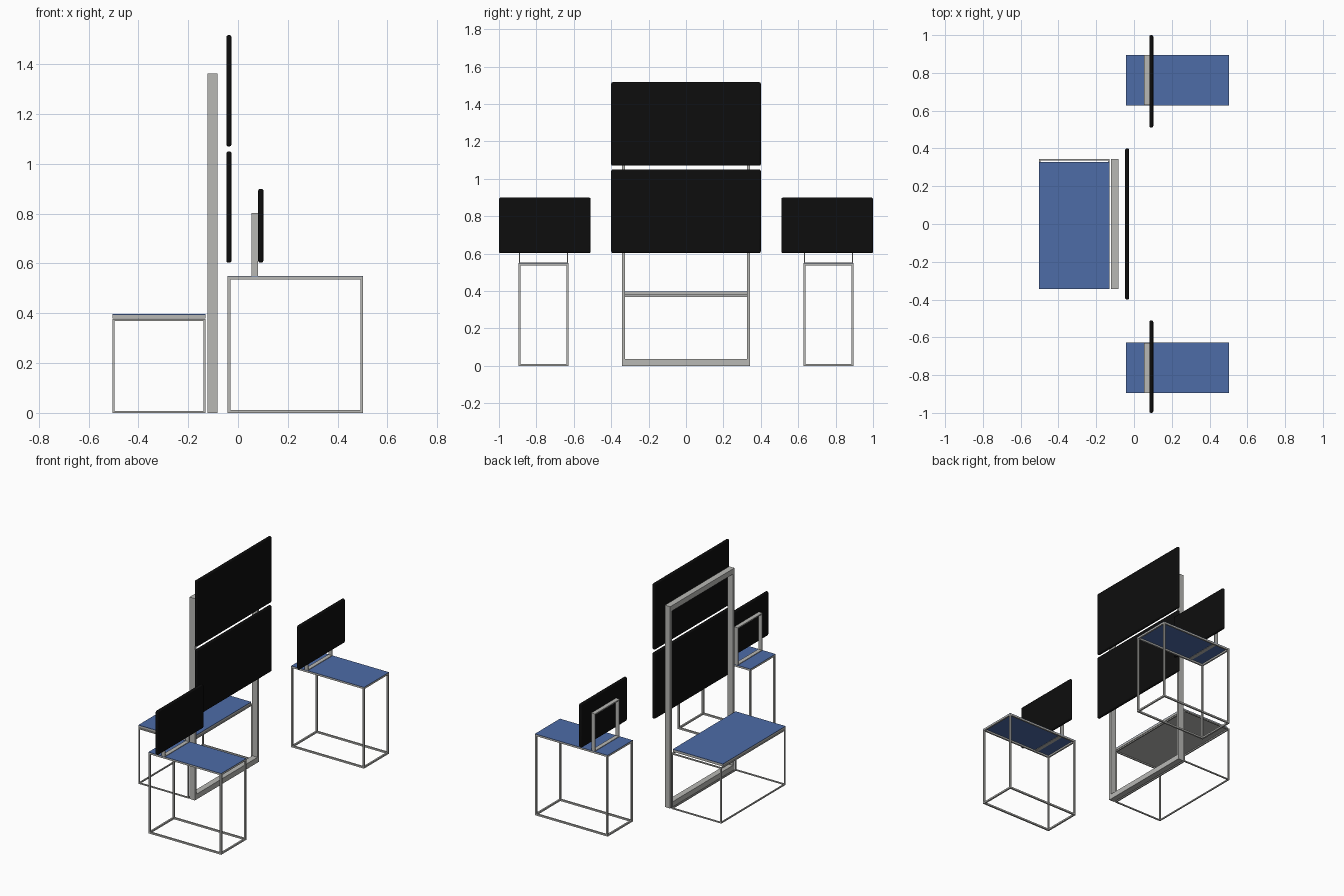
import bpy
import bmesh
from mathutils import Vector

cube = bpy.data.objects.get("Cube")
if cube:
    bpy.data.objects.remove(cube, do_unlink=True)


def material(name, rgb):
    mat = bpy.data.materials.new(name)
    mat.use_nodes = True
    color = (*rgb, 1.0)
    mat.diffuse_color = color
    bsdf = mat.node_tree.nodes["Principled BSDF"]
    bsdf.inputs["Base Color"].default_value = color
    bsdf.inputs["Roughness"].default_value = 0.6
    return mat


METAL = material("grey metal", (0.48, 0.48, 0.46))
BLUE = material("blue top", (0.075, 0.15, 0.39))
BLACK = material("black screen", (0.004, 0.004, 0.004))


def make(name, boxes, mat):
    """One object made of axis-aligned boxes, each given as (low corner, high corner)."""
    bm = bmesh.new()
    for low, high in boxes:
        low, high = Vector(low), Vector(high)
        verts = bmesh.ops.create_cube(bm, size=1)["verts"]
        bmesh.ops.scale(bm, vec=high - low, verts=verts)
        bmesh.ops.translate(bm, vec=(low + high) / 2, verts=verts)
    mesh = bpy.data.meshes.new(name)
    bm.to_mesh(mesh)
    bm.free()
    mesh.materials.append(mat)
    obj = bpy.data.objects.new(name, mesh)
    bpy.context.collection.objects.link(obj)
    return obj


def ring(name, low, high, post, rail):
    """Upright rectangular frame: two posts joined by a bottom and a top rail."""
    (x0, y0, z0), (x1, y1, z1) = low, high
    make(name, [
        ((x0, y0, z0), (x1, y0 + post, z1)),
        ((x0, y1 - post, z0), (x1, y1, z1)),
        ((x0, y0 + post, z0), (x1, y1 - post, z0 + rail)),
        ((x0, y0 + post, z1 - rail), (x1, y1 - post, z1)),
    ], METAL)


def cage(name, low, high, t):
    """Open box of twelve thin square bars."""
    (x0, y0, z0), (x1, y1, z1) = low, high
    xs, ys, zs = (x0, x1 - t), (y0, y1 - t), (z0, z1 - t)
    bars = [((x, y, z0), (x + t, y + t, z1)) for x in xs for y in ys]
    for z in zs:
        bars += [((x0 + t, y, z), (x1 - t, y + t, z + t)) for y in ys]
        bars += [((x, y0 + t, z), (x + t, y1 - t, z + t)) for x in xs]
    make(name, bars, METAL)


def screen(name, low, high):
    """Thin panel with rounded edges."""
    obj = make(name, [(low, high)], BLACK)
    bevel = obj.modifiers.new("rounded edges", "BEVEL")
    bevel.width = 0.009
    bevel.segments = 4
    bpy.ops.object.select_all(action="DESELECT")
    obj.select_set(True)
    bpy.context.view_layer.objects.active = obj
    bpy.ops.object.shade_smooth_by_angle()


# Central stand with two stacked screens
ring("centre_stand", (-0.122, -0.343, 0), (-0.082, 0.343, 1.363), 0.017, 0.036)
screen("lower_screen", (-0.047, -0.4, 0.603), (-0.026, 0.4, 1.05))
screen("upper_screen", (-0.047, -0.4, 1.07), (-0.026, 0.4, 1.517))

# Central table behind the stand
cage("centre_table_frame", (-0.504, -0.343, 0), (-0.13, 0.343, 0.377), 0.008)
make("centre_table_slab", [((-0.504, -0.343, 0.38), (-0.13, 0.327, 0.394))], METAL)
make("centre_table_top", [((-0.504, -0.343, 0.394), (-0.13, 0.327, 0.397))], BLUE)

# Pair of side tables, each with a small stand and screen
for place, side in (("back", 1), ("front", -1)):
    def span(a, b):
        return sorted((side * a, side * b))

    y0, y1 = span(0.628, 0.896)
    cage(place + "_table_frame", (-0.042, y0, 0), (0.502, y1, 0.547), 0.011)
    make(place + "_table_top", [((-0.042, y0, 0.547), (0.502, y1, 0.549))], BLUE)
    ring(place + "_screen_stand", (0.054, y0 + 0.002, 0.545),
         (0.081, y1 - 0.002, 0.802), 0.007, 0.008)
    s0, s1 = span(0.51, 1.0)
    screen(place + "_screen", (0.081, s0, 0.603), (0.102, s1, 0.9))
